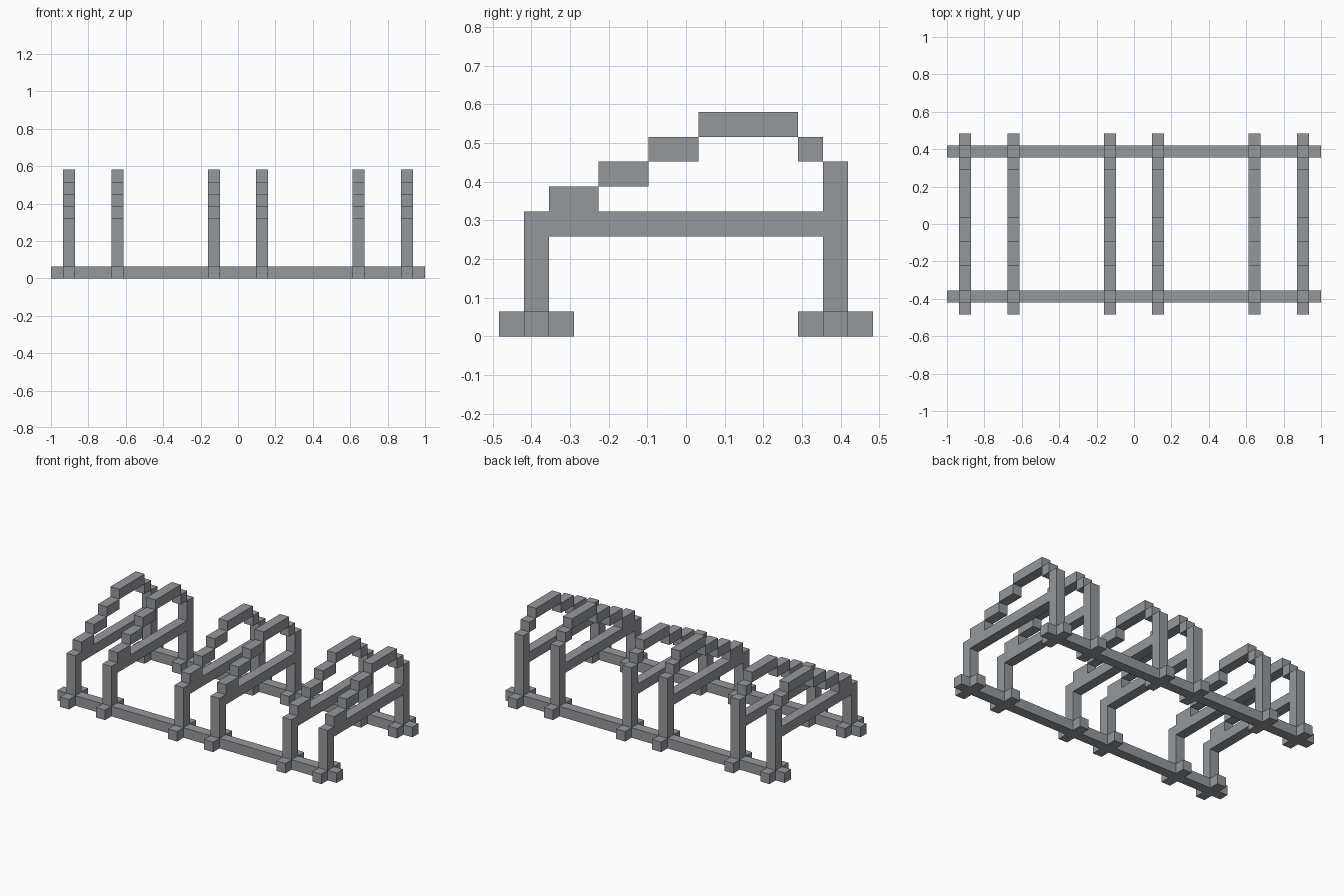
import bpy
import bmesh
from mathutils import Matrix, Vector

cube = bpy.data.objects.get("Cube")
if cube:
    bpy.data.objects.remove(cube, do_unlink=True)

U = 2 / 31  # beam thickness

grey = bpy.data.materials.new("steel grey")
grey.use_nodes = True
colour = (0.30, 0.315, 0.335, 1)
grey.diffuse_color = colour
grey.node_tree.nodes["Principled BSDF"].inputs["Base Color"].default_value = colour


def beam_mesh(name, boxes):
    """Mesh of boxes, each (x0, x1, y0, y1, z0, z1) in beam widths."""
    bm = bmesh.new()
    for x0, x1, y0, y1, z0, z1 in boxes:
        centre = Vector((x0 + x1, y0 + y1, z0 + z1)) * U / 2
        size = Vector((x1 - x0, y1 - y0, z1 - z0)) * U
        bmesh.ops.create_cube(bm, size=1, matrix=Matrix.LocRotScale(centre, None, size))
    mesh = bpy.data.meshes.new(name)
    bm.to_mesh(mesh)
    bm.free()
    mesh.materials.append(grey)
    return mesh


def place(name, mesh, x=0):
    ob = bpy.data.objects.new(name, mesh)
    ob.location.x = x * U
    bpy.context.collection.objects.link(ob)


# Long ground rails
for name, y in (("front_rail", -6), ("back_rail", 6)):
    place(name, beam_mesh(name, [(-15.5, 15.5, y - 0.5, y + 0.5, 0, 1)]))

# Parts of one upright frame, as side outlines (y0, y1, z0, z1)
parts = {
    "foot_stubs": [(-7.5, -6.5, 0, 1), (-5.5, -4.5, 0, 1),
                   (4.5, 5.5, 0, 1), (6.5, 7.5, 0, 1)],
    "front_post": [(-6.5, -5.5, 1, 5)],
    "back_post": [(5.5, 6.5, 1, 7)],
    "crossbar": [(-5.5, 5.5, 4, 5)],
    "stepped_arch": [(-5.5, -3.5, 5, 6), (-3.5, -1.5, 6, 7), (-1.5, 0.5, 7, 8),
                     (0.5, 4.5, 8, 9), (4.5, 5.5, 7, 8)],
}

# Three pairs of frames share the same meshes
for part, outlines in parts.items():
    mesh = beam_mesh(part, [(-0.5, 0.5, *o) for o in outlines])
    for i, x in enumerate((-14, -10, -2, 2, 10, 14), 1):
        place(f"{part}_{i}", mesh, x)
